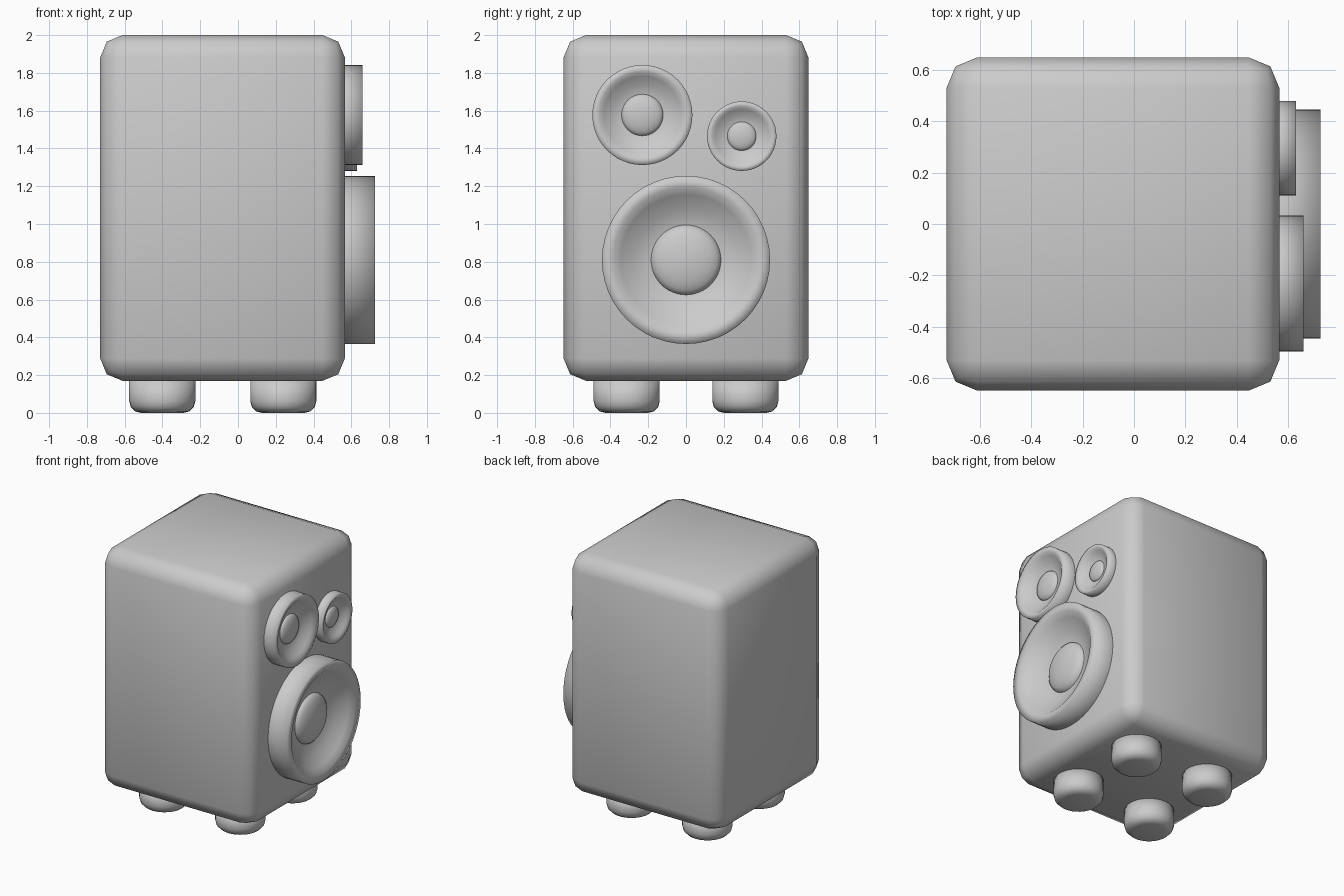
import bpy, bmesh
from math import pi, sin, cos
from mathutils import Matrix

if "Cube" in bpy.data.objects:
    bpy.data.objects.remove(bpy.data.objects["Cube"])


def finish(name, bm, location):
    bmesh.ops.recalc_face_normals(bm, faces=bm.faces)
    for face in bm.faces:
        face.smooth = True
    mesh = bpy.data.meshes.new(name)
    bm.to_mesh(mesh)
    bm.free()
    obj = bpy.data.objects.new(name, mesh)
    obj.location = location
    bpy.context.collection.objects.link(obj)
    return obj


def lathe(name, profile, location, scale=1.0, along_x=False, steps=48):
    """Spin (radius, height) points about z, optionally turned to face +x."""
    bm = bmesh.new()
    verts = [bm.verts.new((r * scale, 0, h * scale)) for r, h in profile]
    edges = [bm.edges.new(pair) for pair in zip(verts, verts[1:])]
    bmesh.ops.spin(bm, geom=verts + edges, cent=(0, 0, 0), axis=(0, 0, 1),
                   angle=2 * pi, steps=steps)
    bmesh.ops.remove_doubles(bm, verts=bm.verts, dist=1e-5)
    if along_x:
        bm.transform(Matrix.Rotation(pi / 2, 4, 'Y'))
    return finish(name, bm, location)


# Cabinet: a box with rounded edges
bm = bmesh.new()
bmesh.ops.create_cube(bm, size=1)
bm.transform(Matrix.Diagonal((1.295, 1.296, 1.83, 1)))
bmesh.ops.bevel(bm, geom=bm.edges[:], offset=0.118, segments=2,
                profile=0.5, affect='EDGES')
finish("cabinet", bm, (-0.082, 0, 1.085))

# Four round feet with softened lower edges
foot = [(0, 0)]
for i in range(4):
    a = i * pi / 6
    foot.append((0.113 + 0.062 * sin(a), 0.062 - 0.062 * cos(a)))
foot += [(0.175, 0.175), (0, 0.175)]
for depth, x in (("left", -0.401), ("right", 0.24)):
    for side, y in (("front", -0.314), ("back", 0.314)):
        lathe(f"foot_{side}_{depth}", foot, (x, y, 0), steps=32)

# Drivers: rim with recessed cone, plus a low centre dome
FACE_X = 0.565
cone = [(0.445, 0), (0.445, 0.16), (0.385, 0.157), (0.345, 0.125),
        (0.27, 0.08), (0.185, 0.045), (0, 0.04)]
dome = [(0.185 * cos(i * pi / 12), 0.045 + 0.06 * sin(i * pi / 12))
        for i in range(6)] + [(0, 0.105)]
drivers = (("woofer", 0.0, 0.81, 1.0),
           ("midrange", -0.231, 1.577, 0.595),
           ("tweeter", 0.295, 1.465, 0.413))
for name, y, z, scale in drivers:
    lathe(name + "_cone", cone, (FACE_X, y, z), scale, True)
    lathe(name + "_dome", dome, (FACE_X, y, z), scale, True)
